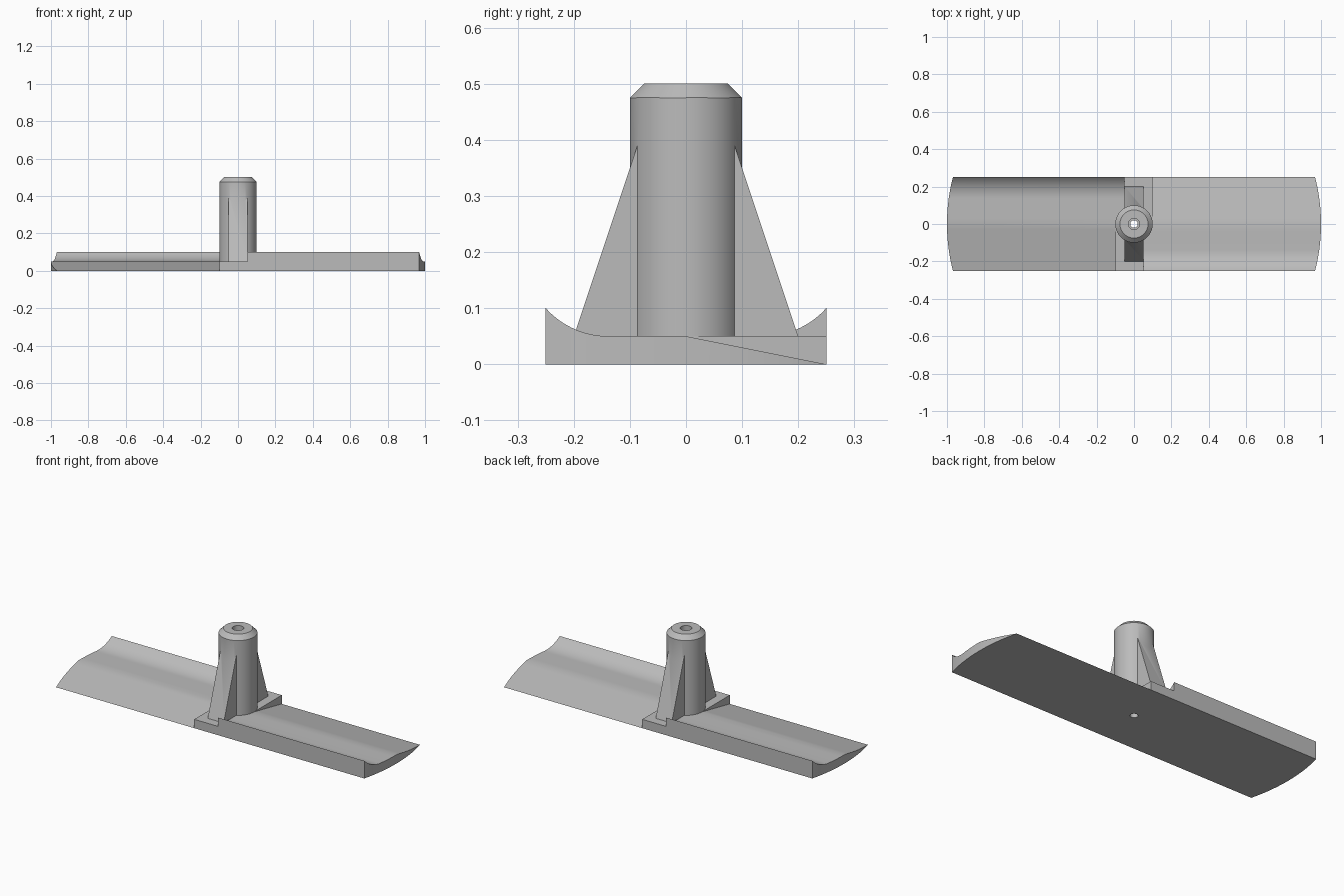
import bpy, bmesh, math

cube = bpy.data.objects.get("Cube")
if cube:
    bpy.data.objects.remove(cube, do_unlink=True)

grey = bpy.data.materials.new("plain grey")
grey.use_nodes = True
grey.diffuse_color = (0.5, 0.5, 0.5, 1)
grey.node_tree.nodes["Principled BSDF"].inputs["Base Color"].default_value = (0.5, 0.5, 0.5, 1)

HALF, PLATE, ARC = 0.25, 0.05, 0.15
FLAT_EDGE = -HALF + math.sqrt(ARC**2 - (ARC - PLATE)**2)


def make(name, bm):
    bmesh.ops.remove_doubles(bm, verts=bm.verts, dist=1e-5)
    bmesh.ops.recalc_face_normals(bm, faces=bm.faces)
    mesh = bpy.data.meshes.new(name)
    bm.to_mesh(mesh)
    bm.free()
    mesh.materials.append(grey)
    obj = bpy.data.objects.new(name, mesh)
    bpy.context.collection.objects.link(obj)
    return obj


def prism(name, outline, x0, x1):
    """Extrude a y-z outline along x."""
    bm = bmesh.new()
    face = bm.faces.new([bm.verts.new((x0, y, z)) for y, z in outline])
    new = bmesh.ops.extrude_face_region(bm, geom=[face])["geom"]
    bmesh.ops.translate(bm, vec=(x1 - x0, 0, 0),
                        verts=[v for v in new if isinstance(v, bmesh.types.BMVert)])
    return make(name, bm)


def lathe(name, profile, steps=64):
    """Spin an r-z profile that starts and ends on the axis."""
    bm = bmesh.new()
    verts = [bm.verts.new((r, 0, z)) for r, z in profile]
    edges = [bm.edges.new(pair) for pair in zip(verts, verts[1:])]
    bmesh.ops.spin(bm, geom=verts + edges, cent=(0, 0, 0), axis=(0, 0, 1),
                   angle=math.tau, steps=steps)
    return make(name, bm)


def blade_height(y):
    if y < FLAT_EDGE:
        return PLATE + ARC - math.sqrt(ARC**2 - (y - FLAT_EDGE)**2)
    return PLATE * (1 - max(y, 0) / HALF)


def blade(name, side):
    """Scooped lip, flat middle and tapering tail, with a round tip."""
    stations = [-HALF + (FLAT_EDGE + HALF) * i / 12 for i in range(12)]
    stations += [FLAT_EDGE * (1 - i / 4) for i in range(4)]
    stations += [HALF * i / 8 for i in range(9)]
    bm = bmesh.new()
    rows = []
    for y in stations:
        tip, top = math.sqrt(1 - y * y), blade_height(y)
        ring = [(0.05, 0), (tip, 0), (tip, top), (0.05, top)]
        rows.append([bm.verts.new((side * x, side * y, z)) for x, z in ring])
    bm.faces.new(rows[0])
    for a, b in zip(rows, rows[1:]):
        for i in range(4):
            j = (i + 1) % 4
            bm.faces.new((a[i], a[j], b[j], b[i]))
    bm.faces.new(rows[-1])
    return make(name, bm)


def combine(target, other, operation):
    mod = target.modifiers.new("join", "BOOLEAN")
    mod.operation, mod.solver, mod.object = operation, "EXACT", other
    bpy.ops.object.select_all(action="DESELECT")
    bpy.context.view_layer.objects.active = target
    target.select_set(True)
    bpy.ops.object.modifier_apply(modifier=mod.name)
    bpy.data.objects.remove(other, do_unlink=True)


# Central plate, which becomes the whole rotor
rotor = prism("rotor", [(-HALF, 0), (HALF, 0), (HALF, PLATE), (-HALF, PLATE)], -0.1, 0.1)

# Blades and ribs, repeated by a half turn
for side, label in ((1, "left"), (-1, "right")):
    combine(rotor, blade(label + "_blade", side), "UNION")
    rib = [(0, 0.02), (0.21, 0.02), (0.05, 0.5 - 0.0), (0, 0.5)]
    rib = [(0, 0.02), (-side * 0.21, 0.02), (-side * 0.06, 0.47), (0, 0.47)]
    combine(rotor, prism(label + "_rib", rib, -0.05, 0.05), "UNION")

# Chamfered mast with a stepped bore
combine(rotor, lathe("mast", [(0, 0.02), (0.1, 0.02), (0.1, 0.475), (0.075, 0.5), (0, 0.5)]), "UNION")
combine(rotor, lathe("bore", [(0, -0.1), (0.02, -0.1), (0.02, 0.05), (0.03, 0.05),
                              (0.03, 0.6), (0, 0.6)], 32), "DIFFERENCE")

bpy.ops.object.select_all(action="DESELECT")
rotor.select_set(True)
bpy.context.view_layer.objects.active = rotor
bpy.ops.object.shade_smooth_by_angle(angle=math.radians(30))
